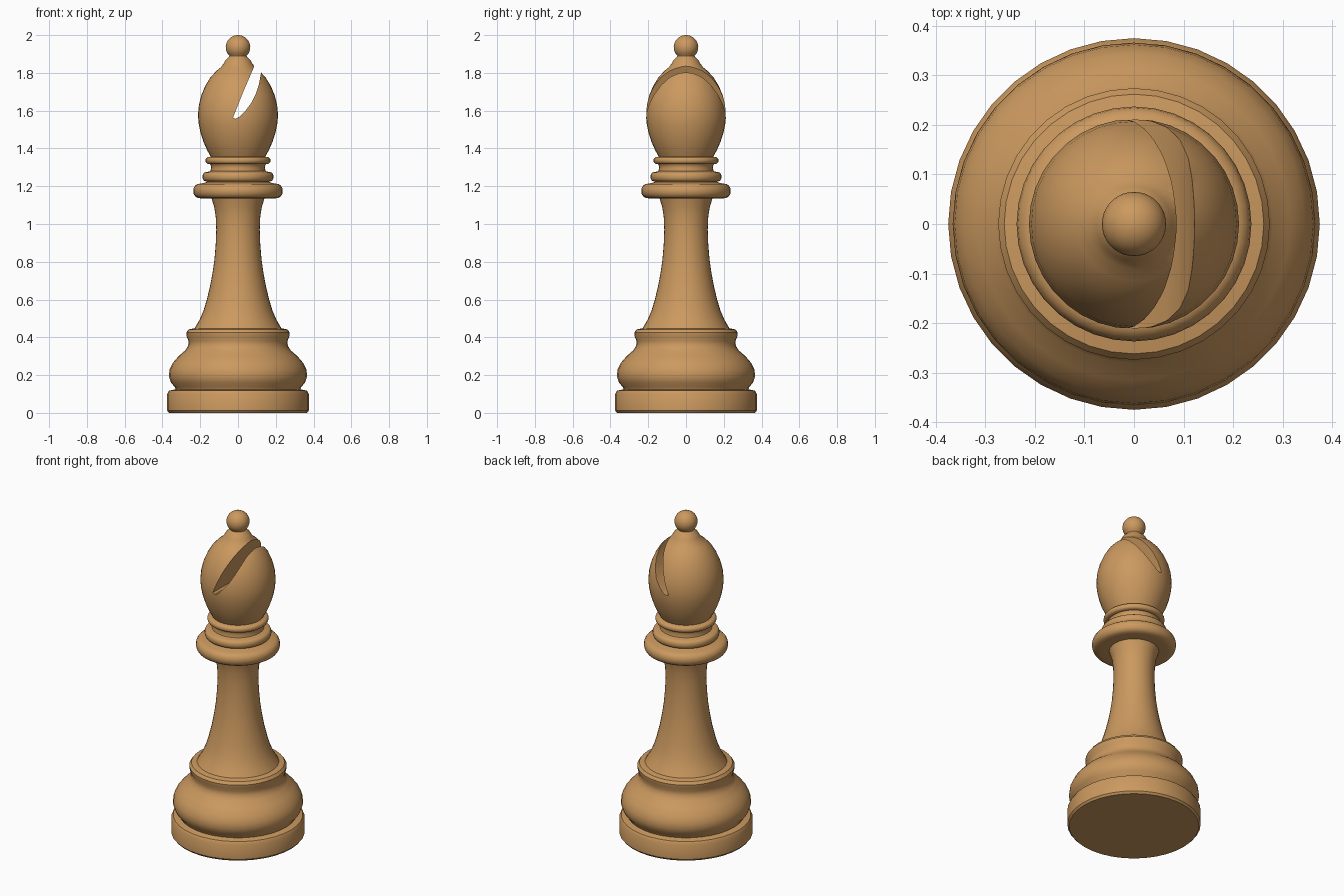
import bpy, bmesh, math

if "Cube" in bpy.data.objects:
    bpy.data.objects.remove(bpy.data.objects["Cube"])

SEGMENTS = 36
wood = bpy.data.materials.new("warm_wood")
wood.diffuse_color = (0.60, 0.32, 0.115, 1)
wood.use_nodes = True
wood.node_tree.nodes["Principled BSDF"].inputs["Base Color"].default_value = wood.diffuse_color


def add_object(name, bm):
    bmesh.ops.recalc_face_normals(bm, faces=bm.faces)
    mesh = bpy.data.meshes.new(name)
    bm.to_mesh(mesh)
    bm.free()
    mesh.materials.append(wood)
    ob = bpy.data.objects.new(name, mesh)
    bpy.context.collection.objects.link(ob)
    return ob


def lathe(name, profile, close_bottom=False):
    """Turn (radius, height) points around z; radius 0 makes a pole."""
    bm = bmesh.new()
    rings = []
    for r, z in profile:
        if r == 0:
            rings.append([bm.verts.new((0, 0, z))] * SEGMENTS)
            continue
        rings.append([bm.verts.new((r * math.cos(2 * math.pi * i / SEGMENTS),
                                    r * math.sin(2 * math.pi * i / SEGMENTS), z))
                      for i in range(SEGMENTS)])
    for a, b in zip(rings, rings[1:]):
        for i in range(SEGMENTS):
            j = (i + 1) % SEGMENTS
            bm.faces.new(list(dict.fromkeys((a[i], a[j], b[j], b[i]))))
    if close_bottom:
        bm.faces.new(rings[0][::-1])
    return add_object(name, bm)


def smooth(ob, angle=38):
    bpy.ops.object.select_all(action='DESELECT')
    ob.select_set(True)
    bpy.context.view_layer.objects.active = ob
    bpy.ops.object.shade_smooth_by_angle(angle=math.radians(angle))


def bead(r_in, r_out, z0, z1, steps=8):
    """Half-round moulding between two heights."""
    return [(r_in + (r_out - r_in) * math.sin(math.pi * k / steps) ** 0.7,
             (z0 + z1) / 2 - (z1 - z0) / 2 * math.cos(math.pi * k / steps))
            for k in range(steps + 1)]


# Foot: flat disc, round bulge and upper rim
foot = lathe("foot", [
    (0.365, 0), (0.375, 0.012), (0.375, 0.10), (0.365, 0.118), (0.33, 0.125),
    (0.335, 0.137), (0.355, 0.16), (0.366, 0.195), (0.362, 0.23),
    (0.345, 0.265), (0.315, 0.30), (0.28, 0.33), (0.264, 0.355),
    (0.262, 0.38), (0.272, 0.405), (0.274, 0.425), (0.262, 0.442),
    (0.23, 0.448)], True)

# Tapered stem
stem = lathe("stem", [
    (0.23, 0.448), (0.205, 0.49), (0.183, 0.54), (0.165, 0.60), (0.148, 0.67),
    (0.135, 0.74), (0.125, 0.81), (0.118, 0.89), (0.115, 0.97),
    (0.118, 1.04), (0.126, 1.09), (0.14, 1.135)])

# Collar of three beads
collar = lathe("collar",
               [(0.14, 1.135)] + bead(0.19, 0.237, 1.135, 1.215)
               + [(0.165, 1.222)] + bead(0.165, 0.188, 1.225, 1.275)
               + [(0.146, 1.28), (0.142, 1.30), (0.146, 1.315)]
               + bead(0.148, 0.172, 1.317, 1.355) + [(0.145, 1.357)])

# Head with a diagonal slot
head = lathe("head", [
    (0.145, 1.357), (0.163, 1.39), (0.183, 1.435), (0.199, 1.485),
    (0.209, 1.535), (0.212, 1.58), (0.207, 1.63), (0.195, 1.68),
    (0.174, 1.73), (0.147, 1.775), (0.115, 1.81), (0.09, 1.83),
    (0.076, 1.85), (0.066, 1.868), (0.05, 1.883), (0.045, 1.89), (0, 1.89)], True)

slot_outline = [(-0.026, 1.565), (-0.015, 1.557), (0.008, 1.567), (0.04, 1.60),
                (0.07, 1.64), (0.093, 1.685), (0.11, 1.735), (0.122, 1.80),
                (0.13, 1.90), (0.115, 1.91), (0.082, 1.825), (0.028, 1.70)]
bm = bmesh.new()
front = bm.faces.new([bm.verts.new((x, -0.4, z)) for x, z in slot_outline])
ext = bmesh.ops.extrude_face_region(bm, geom=[front], use_keep_orig=True)
bmesh.ops.translate(bm, vec=(0, 0.8, 0),
                    verts=[v for v in ext["geom"] if isinstance(v, bmesh.types.BMVert)])
cutter = add_object("slot_cutter", bm)
cutter.hide_render = True
mod = head.modifiers.new("slot", 'BOOLEAN')
mod.operation = 'DIFFERENCE'
mod.solver = 'EXACT'
mod.object = cutter
bpy.context.view_layer.objects.active = head
bpy.ops.object.modifier_apply(modifier=mod.name)
bpy.data.objects.remove(cutter)

# Ball finial
n = 14
finial = lathe("finial", [(0.045, 1.885)] + [
    (0.065 * math.sin(a), 1.936 - 0.064 * math.cos(a))
    for a in (math.pi * (0.25 + 0.75 * k / n) for k in range(n))] + [(0, 2.0)])

for part in (foot, stem, collar, head, finial):
    smooth(part)
